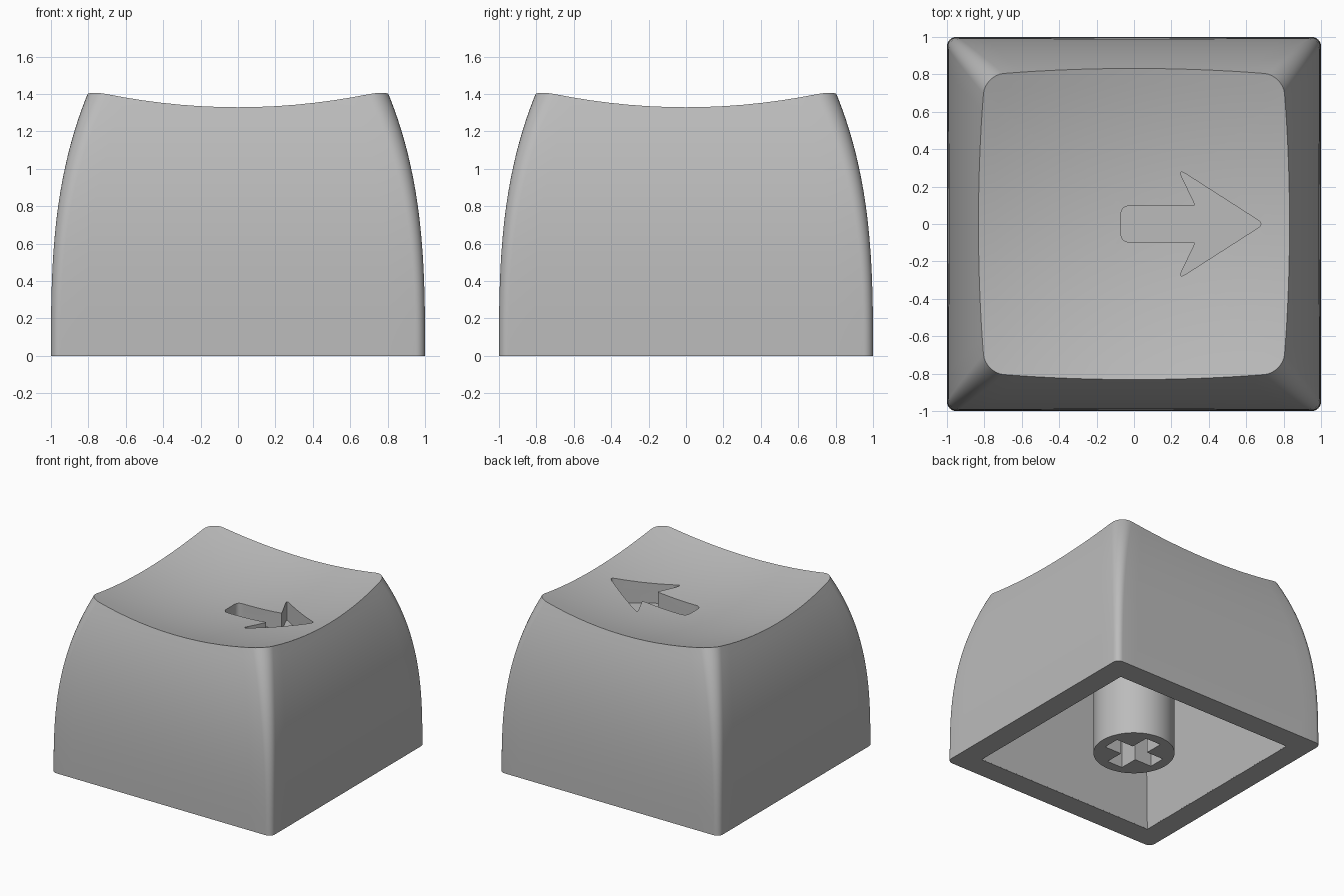
import bpy, bmesh, math
from mathutils import Vector

if "Cube" in bpy.data.objects:
    bpy.data.objects.remove(bpy.data.objects["Cube"])

grey = bpy.data.materials.new("plain grey")
grey.use_nodes = True
grey.diffuse_color = (0.5, 0.5, 0.5, 1)
grey.node_tree.nodes["Principled BSDF"].inputs["Base Color"].default_value = (0.5, 0.5, 0.5, 1)

HEIGHT = 1.41


def make_object(name, bm):
    bmesh.ops.recalc_face_normals(bm, faces=bm.faces)
    mesh = bpy.data.meshes.new(name)
    bm.to_mesh(mesh)
    bm.free()
    obj = bpy.data.objects.new(name, mesh)
    bpy.context.collection.objects.link(obj)
    mesh.materials.append(grey)
    return obj


def loft(name, rings, apex=None):
    """Skin a stack of closed rings, capping the ends or closing to an apex."""
    bm = bmesh.new()
    loops = [[bm.verts.new(p) for p in ring] for ring in rings]
    n = len(loops[0])
    for low, high in zip(loops, loops[1:]):
        for i in range(n):
            j = (i + 1) % n
            bm.faces.new((low[i], low[j], high[j], high[i]))
    bm.faces.new(loops[0][::-1])
    if apex is None:
        bm.faces.new(loops[-1])
    else:
        tip = bm.verts.new(apex)
        for i in range(n):
            bm.faces.new((loops[-1][i], loops[-1][(i + 1) % n], tip))
    return make_object(name, bm)


def prism(name, outline, z0, z1, taper=1):
    return loft(name, [[(x, y, z0) for x, y in outline],
                       [(x * taper, y * taper, z1) for x, y in outline]])


def soften(points, radii, steps=6):
    """Round each corner of a 2D outline."""
    result = []
    for i, (p, r) in enumerate(zip(points, radii)):
        p = Vector(p)
        a = p + (Vector(points[i - 1]) - p).normalized() * r
        b = p + (Vector(points[(i + 1) % len(points)]) - p).normalized() * r
        for k in range(steps + 1):
            t = k / steps
            result.append(a * (1 - t) ** 2 + p * 2 * t * (1 - t) + b * t * t)
    return result


def carve(obj, cutter):
    mod = obj.modifiers.new("carve", "BOOLEAN")
    mod.operation = "DIFFERENCE"
    mod.solver = "EXACT"
    mod.object = cutter
    cutter.hide_render = True
    bpy.context.view_layer.objects.active = obj
    bpy.ops.object.modifier_apply(modifier=mod.name)
    bpy.data.objects.remove(cutter)


def smooth(obj):
    bpy.ops.object.select_all(action="DESELECT")
    obj.select_set(True)
    bpy.context.view_layer.objects.active = obj
    bpy.ops.object.shade_smooth_by_angle(angle=math.radians(30))


def dish(x, y):
    return 1.22 + 0.157 * (x * x + y * y)


# Rounded square section: each column is a side, a corner arc and a share of the side
SIDE, ARC = 14, 8
columns = []
for q in range(4):
    columns += [(q, k / ARC, 0) for k in range(ARC + 1)]
    columns += [(q, 1, k / SIDE) for k in range(1, SIDE)]


def section_point(column, z):
    q, arc, along = column
    f = max(z, 0) / HEIGHT
    half = 1 - 0.2 * f ** 2.9
    r = 0.05 + 0.06 * f * f
    c = half - r
    angle = arc * math.pi / 2
    x = c + r * math.cos(angle) - 2 * c * along
    y = c + r * math.sin(angle)
    for _ in range(q):
        x, y = -y, x
    return x, y


def rim_height(column):
    z = HEIGHT
    for _ in range(8):
        z = dish(*section_point(column, z))
    return z


# Bowed outer walls rising to the rim, then the scooped top
rims = [rim_height(c) for c in columns]
LEVELS, SCOOP = 20, 10
rings = [[(*section_point(c, rim * k / LEVELS), rim * k / LEVELS)
          for c, rim in zip(columns, rims)] for k in range(LEVELS + 1)]
edge = rings[-1]
for k in range(SCOOP - 1, 0, -1):
    s = k / SCOOP
    rings.append([(x * s, y * s, dish(x * s, y * s)) for x, y, _ in edge])
cap = loft("keycap_shell", rings, (0, 0, dish(0, 0)))

# Hollow underside
w = 0.815
square = [(w, w), (-w, w), (-w, -w), (w, -w)]
carve(cap, prism("hollow_cutter", square, 0, 0.99, 0.9))
# The hollow also has to open cleanly through the base
carve(cap, prism("mouth_cutter", square, -0.1, 0.004))

# Engraved arrow
upper = [(0.695, 0), (0.235, 0.295), (0.33, 0.097), (-0.07, 0.097)]
arrow = upper + [(x, -y) for x, y in upper[:0:-1]]
radii = [0.04, 0.05, 0.015, 0.05, 0.05, 0.015, 0.05]
carve(cap, prism("arrow_cutter", soften(arrow, radii), 1.09, 1.6))
smooth(cap)

# Mounting stem with a cross-shaped socket
circle = [(0.306 * math.cos(a), 0.306 * math.sin(a))
          for a in (2 * math.pi * k / 64 for k in range(64))]
stem = prism("mounting_stem", circle, 0, 1.0)
arm, half = 0.225, 0.07
cross = []
for q in range(4):
    for x, y in ((arm, -half), (arm, half), (half, half)):
        for _ in range(q):
            x, y = -y, x
        cross.append((x, y))
carve(stem, prism("cross_cutter", cross, -0.1, 0.42))
smooth(stem)
